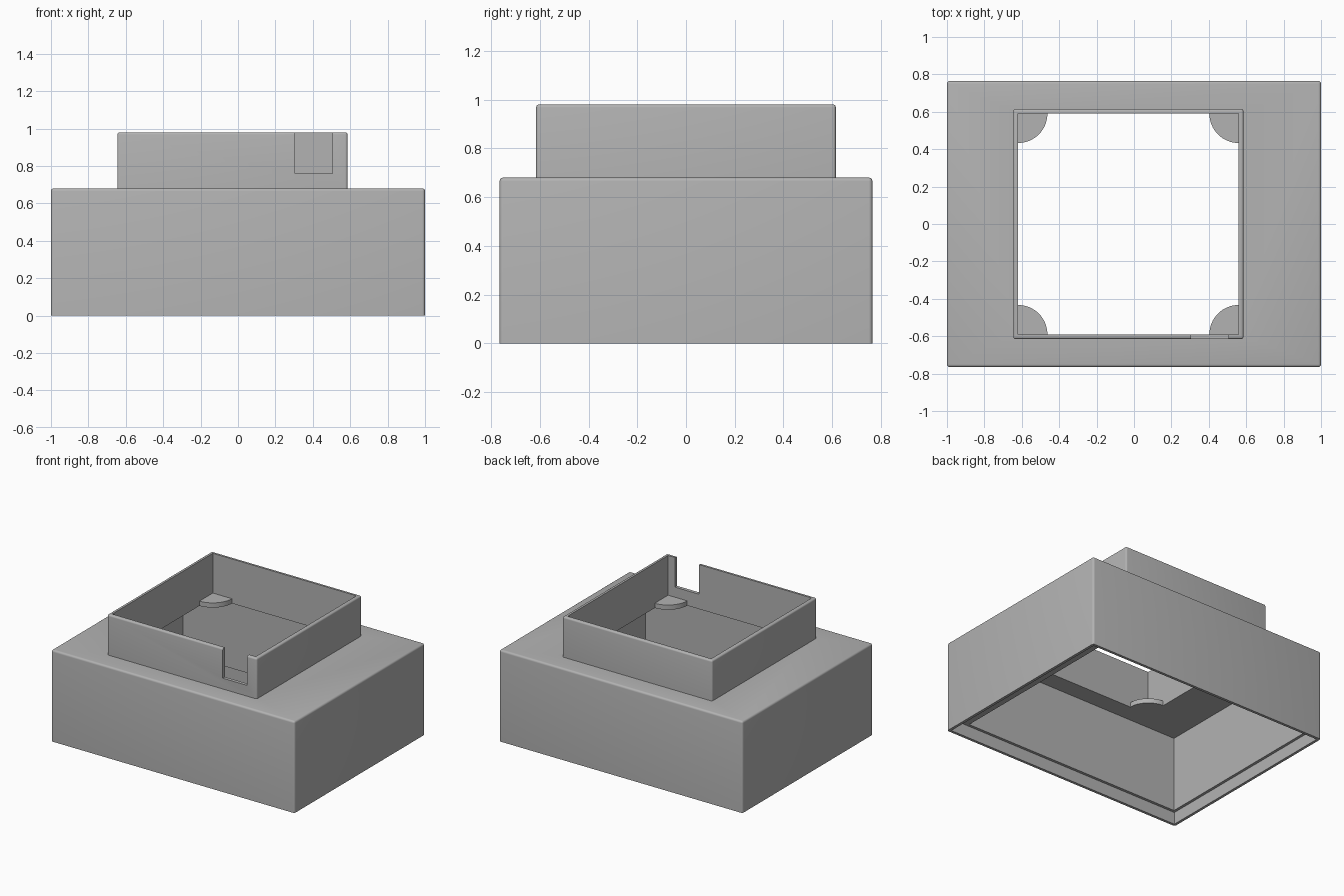
import bpy, bmesh
from math import pi, cos, sin

if "Cube" in bpy.data.objects:
    bpy.data.objects.remove(bpy.data.objects["Cube"], do_unlink=True)

grey = bpy.data.materials.new("plain grey")
grey.use_nodes = True
colour = (0.45, 0.45, 0.45, 1)
grey.diffuse_color = colour
grey.node_tree.nodes["Principled BSDF"].inputs["Base Color"].default_value = colour


def make_object(name, bm):
    bmesh.ops.recalc_face_normals(bm, faces=bm.faces[:])
    mesh = bpy.data.meshes.new(name)
    bm.to_mesh(mesh)
    bm.free()
    mesh.materials.append(grey)
    obj = bpy.data.objects.new(name, mesh)
    bpy.context.collection.objects.link(obj)
    return obj


def box(name, x, y, z, radius=0):
    """Box from three (low, high) ranges; rounds all but its bottom edges."""
    bm = bmesh.new()
    bmesh.ops.create_cube(bm, size=1)
    for v in bm.verts:
        v.co = [r[0] if c < 0 else r[1] for c, r in zip(v.co, (x, y, z))]
    if radius:
        edges = [e for e in bm.edges if max(v.co.z for v in e.verts) > z[0] + 0.001]
        bmesh.ops.bevel(bm, geom=edges, offset=radius, segments=4,
                        profile=0.5, affect='EDGES')
    return make_object(name, bm)


def cut(obj, *cutters):
    """Subtract the cutters, bake the result and remove the helpers."""
    for c in cutters:
        c.hide_render = True
        mod = obj.modifiers.new("cut", 'BOOLEAN')
        mod.operation = 'DIFFERENCE'
        mod.solver = 'EXACT'
        mod.object = c
    bpy.context.view_layer.update()
    baked = bpy.data.meshes.new_from_object(
        obj.evaluated_get(bpy.context.evaluated_depsgraph_get()))
    obj.modifiers.clear()
    obj.data = baked
    for c in cutters:
        bpy.data.objects.remove(c, do_unlink=True)


def smooth(obj):
    bpy.ops.object.select_all(action='DESELECT')
    obj.select_set(True)
    bpy.context.view_layer.objects.active = obj
    bpy.ops.object.shade_smooth_by_angle(angle=pi / 6)


BASE_TOP, PLATE_BOTTOM, TOP = 0.68, 0.65, 0.98
OPEN_X, OPEN_Y = (-0.62, 0.56), (-0.59, 0.59)

# Hollow base, open below, with a stepped rim and a wide ledge on the +x side
base = box("base_housing", (-1, 1), (-0.765, 0.765), (0, BASE_TOP), 0.015)
cut(base,
    box("rim_cutter", (-0.98, 0.98), (-0.745, 0.745), (-0.1, 0.09)),
    box("cavity_cutter", (-0.96, 0.84), (-0.725, 0.725), (-0.1, PLATE_BOTTOM)),
    box("opening_cutter", OPEN_X, OPEN_Y, (0.5, 1)))
smooth(base)

# Thin square collar with a notch in its front wall
collar = box("top_collar", (-0.645, 0.585), (-0.615, 0.615), (0.66, TOP), 0.012)
cut(collar,
    box("collar_cutter", OPEN_X, OPEN_Y, (0.5, 1.2)),
    box("notch_cutter", (0.305, 0.505), (-0.7, -0.5), (0.76, 1.2)))
smooth(collar)

# Quarter-round support tabs in the four corners of the opening
for x, sx, side in ((OPEN_X[0], 1, "right"), (OPEN_X[1], -1, "left")):
    for y, sy, end in ((OPEN_Y[0], 1, "front"), (OPEN_Y[1], -1, "back")):
        bm = bmesh.new()
        arc = [(x + sx * 0.157 * cos(i * pi / 32), y + sy * 0.157 * sin(i * pi / 32))
               for i in range(17)]
        face = bm.faces.new([bm.verts.new((px, py, PLATE_BOTTOM))
                             for px, py in [(x, y)] + arc])
        new = bmesh.ops.extrude_face_region(bm, geom=[face])["geom"]
        bmesh.ops.translate(bm, vec=(0, 0, 0.035),
                            verts=[v for v in new if isinstance(v, bmesh.types.BMVert)])
        smooth(make_object(f"{end}_{side}_tab", bm))
